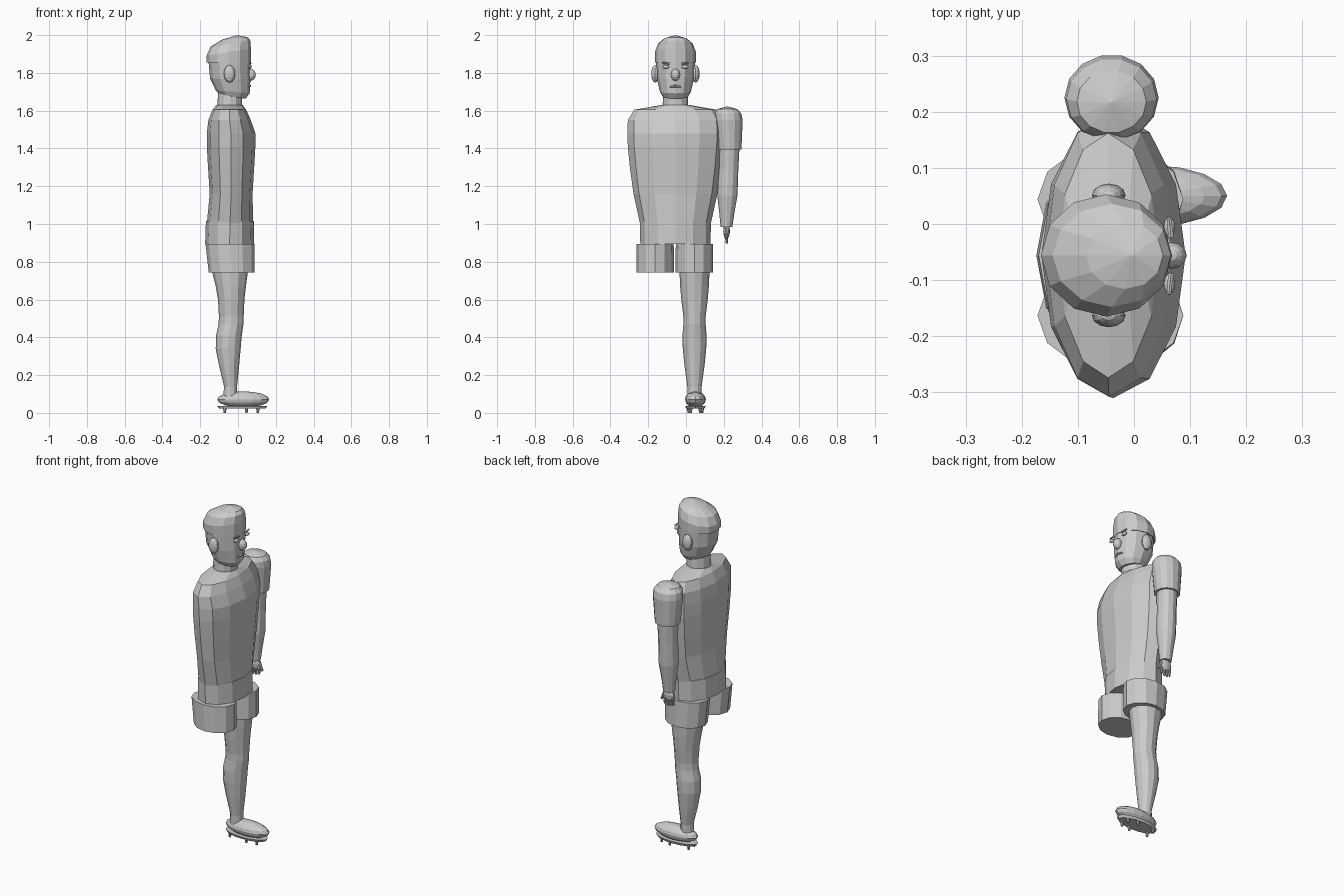
import bpy, bmesh, math
from mathutils import Vector

CY = -0.056   # body's middle plane (the figure looks along +x)


def finish(bm, name, smooth=False):
    bmesh.ops.recalc_face_normals(bm, faces=bm.faces)
    me = bpy.data.meshes.new(name)
    bm.to_mesh(me)
    bm.free()
    ob = bpy.data.objects.new(name, me)
    bpy.context.collection.objects.link(ob)
    for p in me.polygons:
        p.use_smooth = smooth
    return ob


def loft(name, rings, n=12, tip=None):
    """rings: (z, xmin, xmax, ycentre, yhalf, z rise from centre to front)"""
    bm = bmesh.new()
    loops = []
    for z, x0, x1, yc, ry, tilt in rings:
        loop = []
        for i in range(n):
            a = 2 * math.pi * i / n
            c, s = math.cos(a), math.sin(a)
            loop.append(bm.verts.new(((x0 + x1) / 2 + (x1 - x0) / 2 * c, yc + ry * s, z + tilt * c)))
        loops.append(loop)
    for a, b in zip(loops, loops[1:]):
        for i in range(n):
            j = (i + 1) % n
            bm.faces.new((a[i], a[j], b[j], b[i]))
    bm.faces.new(loops[0])
    if tip:
        t = bm.verts.new(tip)
        for i in range(n):
            bm.faces.new((loops[-1][i], loops[-1][(i + 1) % n], t))
    else:
        bm.faces.new(loops[-1])
    return finish(bm, name)


def ball(name, loc, size, seg=12, rings=8):
    bm = bmesh.new()
    bmesh.ops.create_uvsphere(bm, u_segments=seg, v_segments=rings, radius=1)
    for v in bm.verts:
        v.co = Vector((v.co[i] * size[i] + loc[i] for i in range(3)))
    return finish(bm, name)


def rod(name, a, b, r1, r2, n=8):
    a, b = Vector(a), Vector(b)
    bm = bmesh.new()
    bmesh.ops.create_cone(bm, cap_ends=True, segments=n, radius1=r1, radius2=r2, depth=(b - a).length)
    q = (b - a).to_track_quat('Z', 'Y')
    for v in bm.verts:
        v.co = q @ v.co + (a + b) / 2
    return finish(bm, name)


# Shirt and hips
loft("shirt", [
    (1.00, -.165, .080, CY, .187, 0),
    (1.16, -.150, .077, CY, .222, 0),
    (1.29, -.158, .085, CY, .240, 0),
    (1.41, -.165, .092, CY, .252, 0),
    (1.48, -.165, .092, CY, .254, 0),
    (1.55, -.157, .068, CY, .252, 0),
    (1.605, -.135, .043, CY, .218, 0),
    (1.63, -.115, .025, CY, .075, 0)])
loft("shorts_waist", [
    (.895, -.174, .086, CY, .186, 0),
    (1.015, -.170, .084, CY, .188, 0)])

# Shorts legs, one on each side
for side, y in (("right", -.163), ("left", .044)):
    loft("shorts_leg_" + side, [
        (.742, -.155, .088, y, .100, 0),
        (.895, -.172, .088, y, .098, 0)], 12)

# Single leg
LY = .045
loft("leg", [
    (.08, -.078, -.004, LY, .037, 0),
    (.14, -.074, -.005, LY, .038, 0),
    (.25, -.100, .006, LY, .053, 0),
    (.34, -.118, .014, LY, .062, 0),
    (.41, -.116, .020, LY, .064, 0),
    (.47, -.103, .029, LY, .059, 0),
    (.51, -.101, .030, LY, .059, 0),
    (.60, -.106, .034, LY, .070, 0),
    (.67, -.118, .042, LY, .076, 0),
    (.76, -.140, .054, LY, .080, 0)], 12)

# Boot, sole and studs
ball("boot", (.028, .050, .071), (.138, .055, .043), 16, 8)
loft("boot_sole", [
    (.022, -.10, .145, .050, .048, 0),
    (.036, -.11, .155, .050, .054, 0)], 16)
for x, y in ((-.07, .025), (-.07, .075), (.045, .014), (.045, .086), (.105, .025), (.105, .075)):
    rod("stud", (x, y, .0), (x, y, .028), .006, .010)

# Single arm with sleeve
AX, AY = -.04, .228
loft("sleeve", [
    (1.395, AX - .070, AX + .070, AY, .067, 0),
    (1.41, AX - .072, AX + .072, AY, .068, 0),
    (1.55, AX - .084, AX + .084, .225, .077, 0),
    (1.585, AX - .080, AX + .080, .222, .073, 0),
    (1.608, AX - .062, AX + .062, .218, .056, 0)], 14, (AX, .217, 1.623))
loft("arm", [
    (.985, AX - .033, AX + .033, .214, .031, 0),
    (1.05, AX - .040, AX + .040, .216, .039, 0),
    (1.15, AX - .054, AX + .054, .219, .053, 0),
    (1.22, AX - .054, AX + .054, .221, .054, 0),
    (1.29, AX - .053, AX + .053, .224, .053, 0),
    (1.40, AX - .057, AX + .057, .226, .057, 0)], 12)

# Hand
HY = .215
ball("palm", (AX, HY, .962), (.036, .018, .040), 10, 6)
for i in range(4):
    x = AX - .027 + .018 * i
    end = .893 + .007 * abs(i - 1.5)
    rod("finger", (x, HY, end), (x, HY, .95), .006, .009)
rod("thumb", (AX + .048, HY, .925), (AX + .026, HY, .975), .007, .010)

# Neck and head
loft("neck", [
    (1.59, -.112, .022, CY, .070, 0),
    (1.70, -.105, .022, CY, .064, 0)])
loft("head", [
    (1.675, -.100, .040, CY, .068, -.012),
    (1.70, -.118, .062, CY, .082, -.008),
    (1.77, -.148, .066, CY, .098, 0),
    (1.86, -.156, .066, CY, .104, 0),
    (1.93, -.140, .055, CY, .095, 0)])
loft("hair", [
    (1.855, -.166, .068, CY, .108, 0),
    (1.91, -.166, .068, CY, .109, .018),
    (1.955, -.145, .066, CY, .092, .016),
    (1.982, -.085, .052, CY, .060, .006)], 12, (-.005, CY, 2.0))

# Face
ball("nose", (.066, CY, 1.79), (.028, .024, .032))
for s in (-1, 1):
    ball("ear", (-.045, CY + s * .107, 1.795), (.030, .021, .046))
    ball("eye", (.063, CY + s * .051, 1.832), (.010, .018, .010))
    rod("eyebrow", (.066, CY + s * .032, 1.850), (.062, CY + s * .070, 1.853), .006, .004, 6)
    rod("mouth", (.064, CY, 1.731), (.060, CY + s * .030, 1.725), .007, .004, 6)
